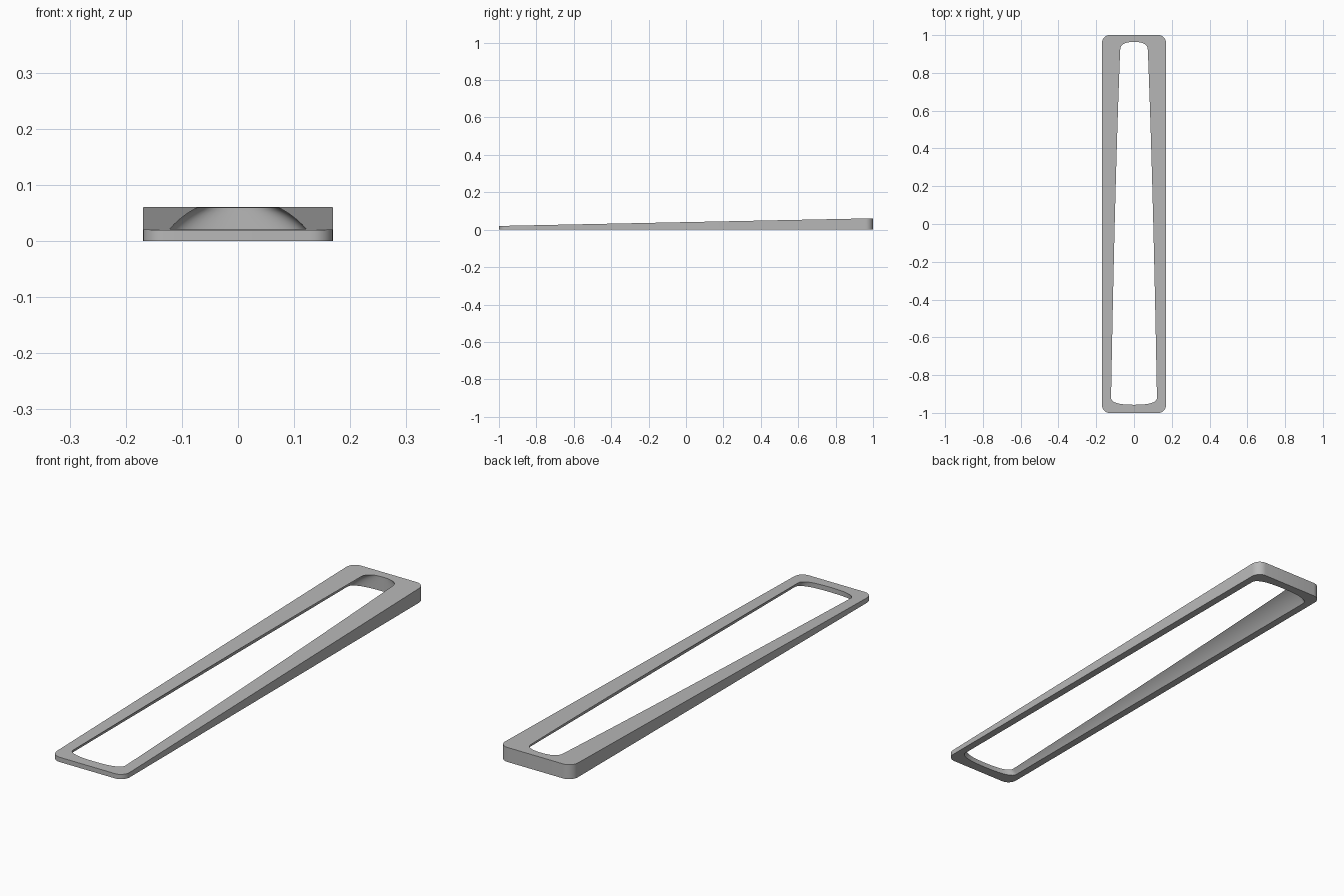
import bpy, bmesh
from math import sin, cos, pi, sqrt, radians

old = bpy.data.objects.get("Cube")
if old:
    bpy.data.objects.remove(old, do_unlink=True)

HALF_W, CORNER = 0.169, 0.04
ARCH_Z, ARCH_R = -0.084, 0.161
LEVELS = 12


def top(y):
    """Height of the sloping upper face."""
    return 0.02 + 0.0205 * (y + 1)


def arch(z):
    """Half width of the arched opening at a height."""
    return sqrt(ARCH_R ** 2 - (z - ARCH_Z) ** 2)


# Outer outline: rectangle with rounded corners
outer = []
for k, (sx, sy) in enumerate([(1, 1), (-1, 1), (-1, -1), (1, -1)]):
    for i in range(9):
        a = (k + i / 8) * pi / 2
        outer.append((sx * (HALF_W - CORNER) + CORNER * cos(a),
                      sy * (1 - CORNER) + CORNER * sin(a)))


# Opening outline: width fraction and y, with bowed ends and long sides
def bowed_end(side, base, depth):
    pts = []
    for i in range(25):
        a = pi * i / 24
        c, s = cos(a), sin(a)
        fx = abs(c) ** 0.8 * (1 if c > 0 else -1)
        pts.append((side * fx, side * (base + depth * max(s, 0) ** 0.8)))
    return pts


BACK, FRONT, STEPS = 0.92, 0.918, 24
run = [BACK - (BACK + FRONT) * i / STEPS for i in range(1, STEPS)]
opening = bowed_end(1, BACK, 0.044) + [(-1, y) for y in run]
opening += bowed_end(-1, FRONT, 0.039) + [(1, y) for y in reversed(run)]

bm = bmesh.new()


def ring(points):
    return [bm.verts.new(p) for p in points]


def wall(low, high):
    n = len(low)
    for i in range(n):
        j = (i + 1) % n
        bm.faces.new((low[i], low[j], high[j], high[i]))


# Outer wall
outer_low = ring([(x, y, 0) for x, y in outer])
outer_high = ring([(x, y, top(y)) for x, y in outer])
wall(outer_low, outer_high)

# Arched inner wall, narrowing upwards
inner = []
for k in range(LEVELS + 1):
    f = k / LEVELS
    inner.append(ring([(fx * arch(f * top(y)), y, f * top(y)) for fx, y in opening]))
for low, high in zip(inner, inner[1:]):
    wall(low, high)


# Flat underside and sloping upper face around the opening
def fill_between(a, b):
    edges = [bm.edges.get((loop[i - 1], loop[i]))
             for loop in (a, b) for i in range(len(loop))]
    bmesh.ops.triangle_fill(bm, edges=edges, use_beauty=True)


fill_between(outer_low, inner[0])
fill_between(outer_high, inner[-1])
bmesh.ops.recalc_face_normals(bm, faces=bm.faces[:])

mesh = bpy.data.meshes.new("wedge_frame")
bm.to_mesh(mesh)
bm.free()
frame = bpy.data.objects.new("wedge_frame", mesh)
bpy.context.collection.objects.link(frame)

# Plain grey
grey = bpy.data.materials.new("plain_grey")
grey.use_nodes = True
colour = (0.48, 0.48, 0.48, 1)
grey.diffuse_color = colour
grey.node_tree.nodes["Principled BSDF"].inputs["Base Color"].default_value = colour
mesh.materials.append(grey)

bpy.ops.object.select_all(action="DESELECT")
frame.select_set(True)
bpy.context.view_layer.objects.active = frame
bpy.ops.object.shade_smooth_by_angle(angle=radians(25))
